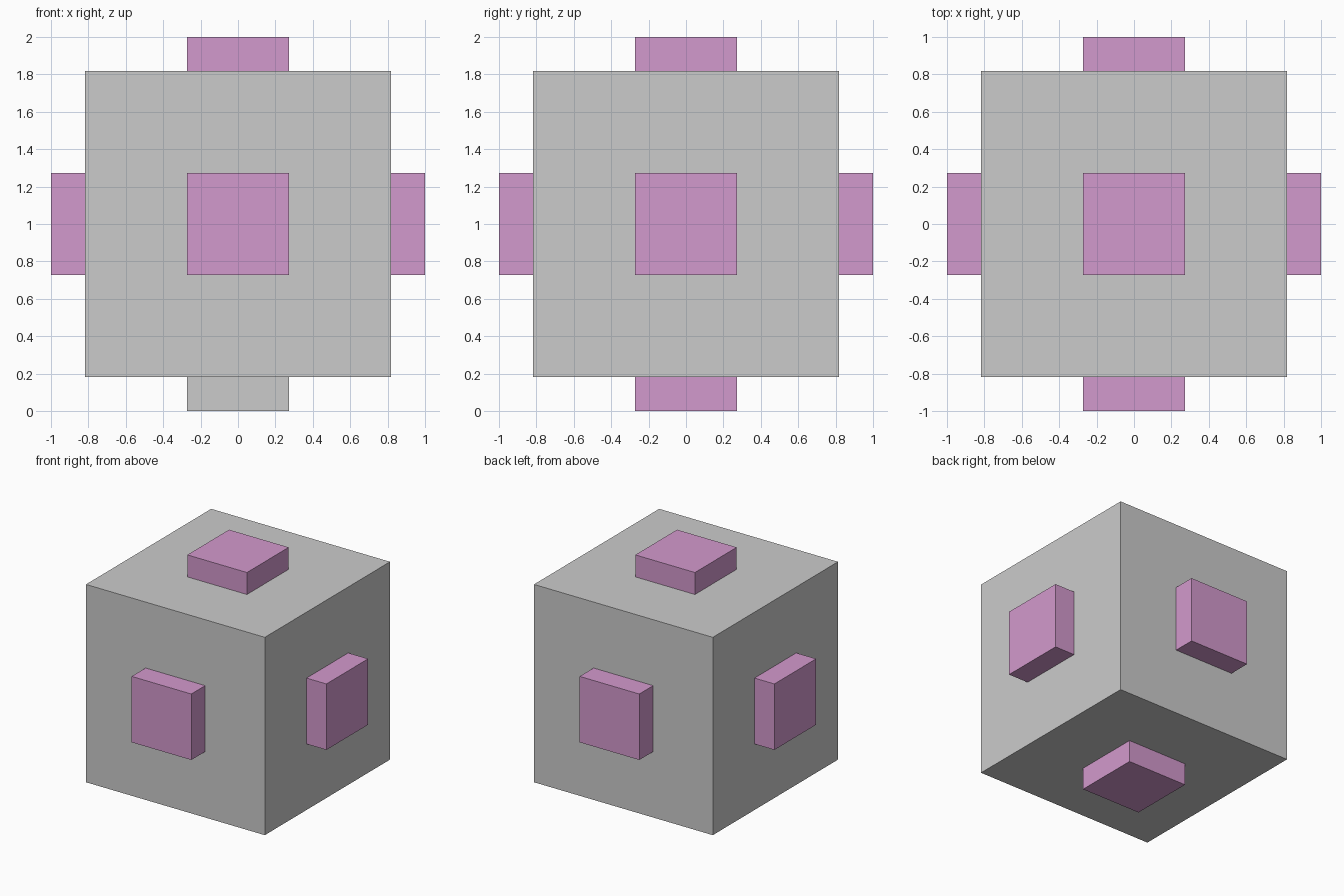
import bpy, bmesh
from mathutils import Matrix

if "Cube" in bpy.data.objects:
    bpy.data.objects.remove(bpy.data.objects["Cube"])

HALF = 9 / 11     # half width of the cube body
STUD = 3 / 11     # half width of each square stud

pink = bpy.data.materials.new("stud_pink")
pink.diffuse_color = (0.65, 0.32, 0.61, 1)
pink.use_nodes = True
pink.node_tree.nodes["Principled BSDF"].inputs["Base Color"].default_value = pink.diffuse_color
grey = bpy.data.materials.new("body_grey")
grey.diffuse_color = (0.8, 0.8, 0.8, 1)
grey.use_nodes = True
grey.node_tree.nodes["Principled BSDF"].inputs["Base Color"].default_value = grey.diffuse_color

# Cube body
bm = bmesh.new()
bmesh.ops.create_cube(bm, size=2 * HALF)
sides = list(bm.faces)

# Square stud inset and extruded from every side
bmesh.ops.inset_individual(bm, faces=sides, thickness=HALF - STUD, use_even_offset=True)
for face in sides:
    push = face.normal.copy() * (1 - HALF)
    new = bmesh.ops.extrude_discrete_faces(bm, faces=[face])["faces"]
    bmesh.ops.translate(bm, verts=new[0].verts, vec=push)
bm.normal_update()

# Studs are pink, except the front wall of the bottom stud, which is grey
for face in bm.faces:
    on_stud = any(abs(c) > HALF + 0.05 for v in face.verts for c in v.co)
    bottom_front = face.normal.y < -0.9 and face.calc_center_median().z < -HALF
    face.material_index = 1 if on_stud and not bottom_front else 0

bmesh.ops.transform(bm, matrix=Matrix.Translation((0, 0, 1)), verts=bm.verts)
mesh = bpy.data.meshes.new("studded_cube")
bm.to_mesh(mesh)
bm.free()
mesh.materials.append(grey)
mesh.materials.append(pink)
bpy.context.collection.objects.link(bpy.data.objects.new("studded_cube", mesh))
